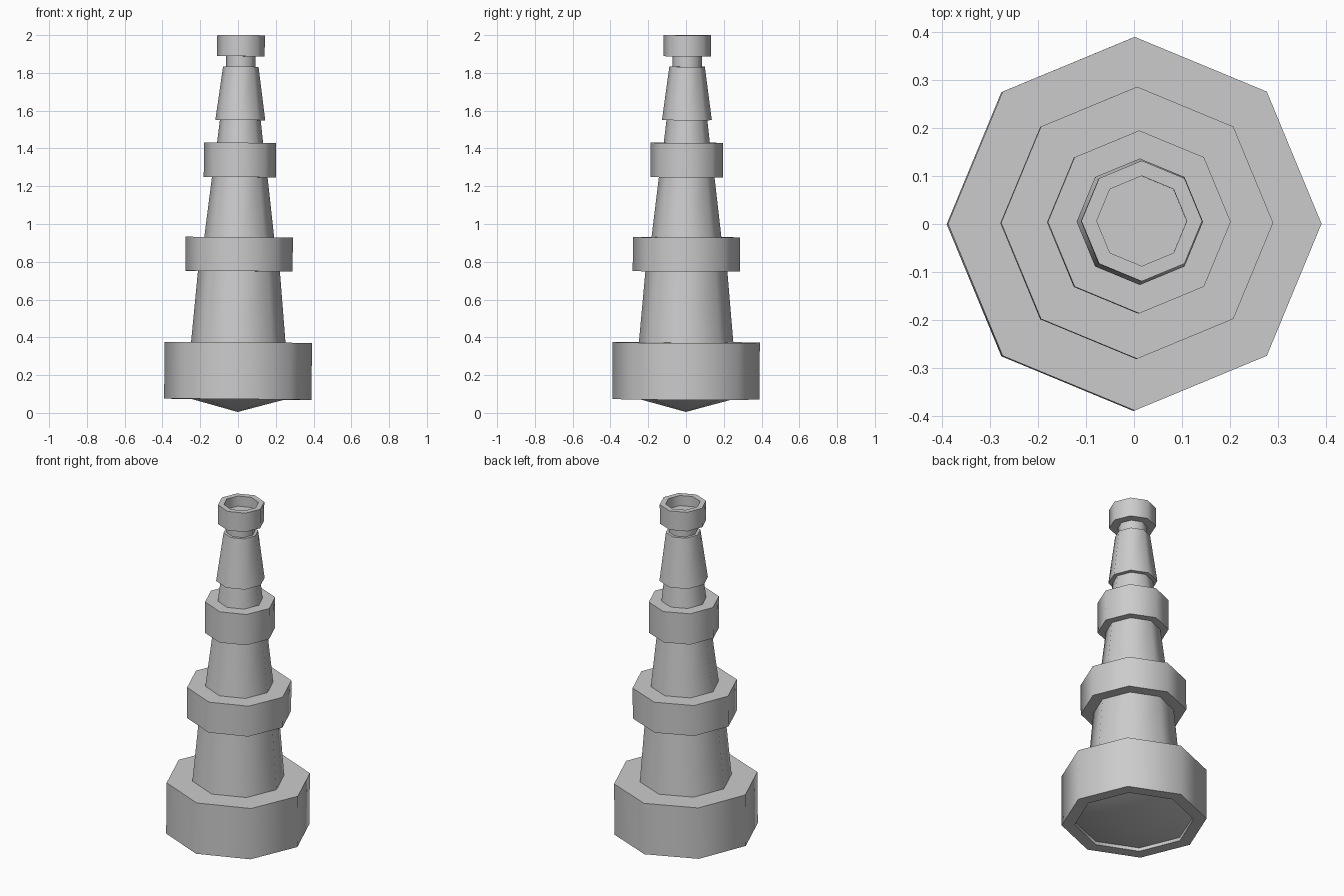
import bpy, bmesh, math
from mathutils import Matrix, Vector

if "Cube" in bpy.data.objects:
    bpy.data.objects.remove(bpy.data.objects["Cube"])

SIDES = 8
# The whole telescope leans very slightly off vertical
PIVOT = Vector((0, 0, 0.2))
LEAN = Vector((0, 0, 1)).rotation_difference(Vector((0.009, 0.0035, 1))).to_matrix().to_4x4()
TILT = Matrix.Translation(PIVOT) @ LEAN @ Matrix.Translation(-PIVOT)


def lathe(name, profile, closed=False):
    """Spin (radius, z) points, listed upward along the outside, into an octagonal part."""
    bm = bmesh.new()
    rings = []
    for r, z in profile:
        if r == 0:
            rings.append([bm.verts.new((0, 0, z))] * SIDES)
        else:
            rings.append([bm.verts.new((r * math.cos(2 * math.pi * i / SIDES),
                                        r * math.sin(2 * math.pi * i / SIDES), z))
                          for i in range(SIDES)])
    pairs = list(zip(rings, rings[1:]))
    if closed:
        pairs.append((rings[-1], rings[0]))
    for a, b in pairs:
        for i in range(SIDES):
            j = (i + 1) % SIDES
            bm.faces.new(dict.fromkeys((a[i], a[j], b[j], b[i])))
    bm.transform(TILT)
    mesh = bpy.data.meshes.new(name)
    bm.to_mesh(mesh)
    bm.free()
    mesh.shade_smooth()
    mesh.set_sharp_from_angle(angle=math.radians(50))
    obj = bpy.data.objects.new(name, mesh)
    bpy.context.collection.objects.link(obj)
    return obj


# Objective end: hollow collar with a pointed lens below
lathe("objective_collar", [(0.32, 0.072), (0.39, 0.072), (0.39, 0.373),
                           (0.25, 0.373), (0.32, 0.092)], closed=True)
lathe("objective_lens", [(0, 0.005), (0.32, 0.092)])

# Tapering draw tubes
for name, r0, z0, r1, z1 in (("large_tube", 0.25, 0.373, 0.217, 0.75),
                             ("middle_tube", 0.185, 0.93, 0.147, 1.25),
                             ("small_tube", 0.122, 1.43, 0.108, 1.55),
                             ("eyepiece_neck", 0.078, 1.833, 0.078, 1.888)):
    lathe(name, [(r0, z0), (r1, z1)])

# Collars between tubes
for name, r, z0, z1, inner0, inner1 in (
        ("lower_collar", 0.284, 0.75, 0.93, 0.217, 0.185),
        ("upper_collar", 0.191, 1.248, 1.43, 0.147, 0.122)):
    lathe(name, [(inner0, z0), (r, z0), (r, z1), (inner1, z1)])

# Flared eyepiece tube
lathe("eyepiece_flare", [(0.108, 1.55), (0.132, 1.55), (0.094, 1.833), (0.078, 1.833)])

# Eyepiece cup with a recessed lens
lathe("eyepiece_cup", [(0.078, 1.888), (0.126, 1.888), (0.126, 2.0),
                       (0.094, 2.0), (0.094, 1.94), (0, 1.94)])
